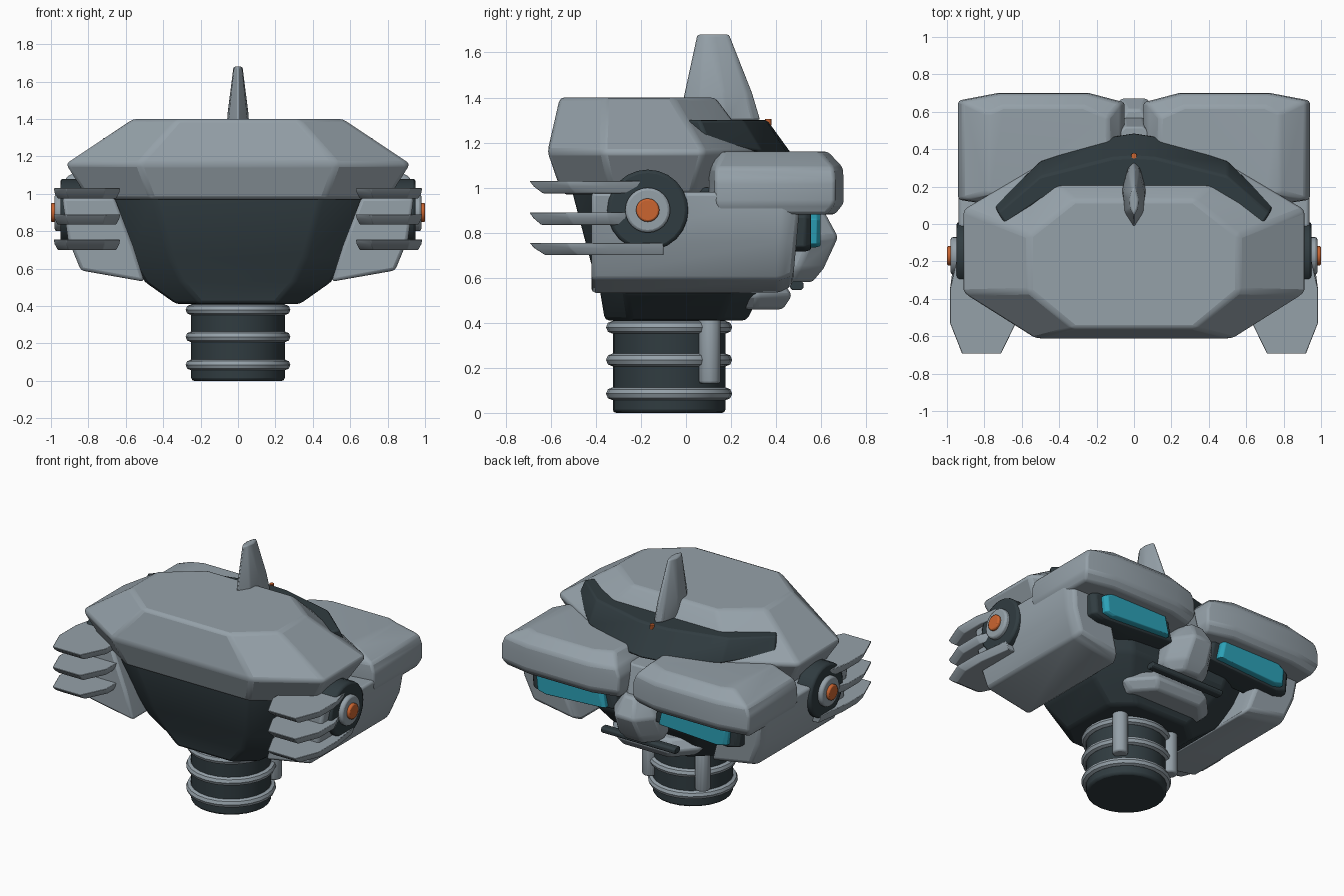
import bpy
import bmesh
from math import radians
from mathutils import Matrix, Vector

cube = bpy.data.objects.get("Cube")
if cube:
    bpy.data.objects.remove(cube, do_unlink=True)

parts = []


def material(name, r, g, b):
    m = bpy.data.materials.new(name)
    m.diffuse_color = (r, g, b, 1)
    m.use_nodes = True
    for node in m.node_tree.nodes:
        if node.type == 'BSDF_PRINCIPLED':
            node.inputs["Base Color"].default_value = (r, g, b, 1)
            node.inputs["Roughness"].default_value = 0.6
    return m


GREY = material("steel grey", .30, .355, .395)
DARK = material("dark slate", .03, .045, .052)
CYAN = material("eye cyan", .025, .36, .48)
ORANGE = material("orange", .6, .13, .03)


def finish(name, bm, mat, bevel=0.0, mirror=False):
    """Turn a bmesh into an object with optional bevel and mirrored twin."""
    bmesh.ops.recalc_face_normals(bm, faces=bm.faces)
    mesh = bpy.data.meshes.new(name)
    bm.to_mesh(mesh)
    bm.free()
    mesh.materials.append(mat)
    ob = bpy.data.objects.new(name, mesh)
    bpy.context.collection.objects.link(ob)
    if bevel:
        mod = ob.modifiers.new("Bevel", 'BEVEL')
        mod.width = bevel
        mod.segments = 2
        mod.limit_method = 'ANGLE'
        mod.angle_limit = radians(20)
    if mirror:
        ob.modifiers.new("Mirror", 'MIRROR')
    parts.append(ob)
    return ob


def loft(name, rings, mat, bevel=0.0, mirror=False):
    """Bridge equal-length rings of points and cap both ends."""
    bm = bmesh.new()
    loops = [[bm.verts.new(p) for p in ring] for ring in rings]
    n = len(loops[0])
    for a, b in zip(loops, loops[1:]):
        for i in range(n):
            j = (i + 1) % n
            bm.faces.new((a[i], a[j], b[j], b[i]))
    bm.faces.new(loops[0])
    bm.faces.new(loops[-1])
    return finish(name, bm, mat, bevel, mirror)


def octagon(z, xa, xb, y0, y1, y2, y3):
    """Symmetric eight-sided plan outline at height z."""
    half = [(xa, y0), (xb, y1), (xb, y2), (xa, y3)]
    return [(x, y, z) for x, y in half] + [(-x, y, z) for x, y in reversed(half)]


def plan(points, z, centre=(0, 0), sx=1.0, sy=1.0):
    cx, cy = centre
    return [(cx + (x - cx) * sx, cy + (y - cy) * sy, z) for x, y in points]


def cylinder(name, centre, radius, depth, mat, axis='Z', sides=24, bevel=0.0, mirror=False):
    bm = bmesh.new()
    turn = Matrix.Rotation(radians(90), 4, 'Y') if axis == 'X' else Matrix.Identity(4)
    bmesh.ops.create_cone(bm, cap_ends=True, segments=sides, radius1=radius, radius2=radius,
                          depth=depth, matrix=Matrix.Translation(Vector(centre)) @ turn)
    return finish(name, bm, mat, bevel, mirror)


# Neck with rings and pistons
NECK_Y = -.075
cylinder("neck", (0, NECK_Y, .23), .25, .46, DARK, bevel=.015)
for i, z in enumerate((.085, .235, .38)):
    bpy.ops.mesh.primitive_torus_add(location=(0, NECK_Y, z), major_radius=.252, minor_radius=.028,
                                     major_segments=24, minor_segments=8)
    ring = bpy.context.object
    ring.name = "neck_ring_%d" % (i + 1)
    ring.data.materials.append(GREY)
    parts.append(ring)
cylinder("neck_piston", (.2, .105, .29), .05, .32, GREY, sides=12, bevel=.012, mirror=True)

# Dark inner skull
loft("skull", [octagon(.41, .2, .33, -.36, -.25, .15, .27),
               octagon(.53, .3, .50, -.38, -.27, .2, .33),
               octagon(.66, .36, .58, -.42, -.29, .28, .43),
               octagon(1.0, .45, .76, -.51, -.34, .32, .47)], DARK, .02)

# Helmet shell
loft("helmet", [octagon(.97, .46, .8, -.55, -.33, .03, .22),
                octagon(1.16, .53, .92, -.615, -.37, .08, .31),
                octagon(1.4, .32, .56, -.56, -.36, -.06, .13)], GREY, .02)

# Dark band wrapped round the helmet front: (inner x, y), (outer x, y), bottom z
stations = [(.69, 0, .75, .1, 1.2), (.5, .13, .5, .34, 1.16), (.1, .18, .12, .47, 1.12)]
sections = []
for ix, iy, ox, oy, zb in stations:
    tx, ty = ox + (ix - ox) * .4, oy + (iy - oy) * .4
    sections.append([(ix, iy, zb), (ox, oy, zb), (tx, ty, 1.3), (ix, iy, 1.3)])
centre_section = [(0, .18, 1.12), (0, .49, 1.12), (0, .36, 1.3), (0, .18, 1.3)]
mirrored = [[(-x, y, z) for x, y, z in s] for s in reversed(sections)]
loft("helmet_band", sections + [centre_section] + mirrored, DARK, .012)
cylinder("band_stud", (0, .365, 1.29), .015, .03, ORANGE, sides=12)

# Crest fin
crest = [(0, -.02), (.05, .06), (.06, .17), (.03, .28), (0, .31),
         (-.03, .28), (-.06, .17), (-.05, .06)]
loft("crest", [plan(crest, 1.3, (0, .12), 1.1, 1.12), plan(crest, 1.42, (0, .12), .95, .93),
               plan(crest, 1.68, (0, .1), .4, .45)], GREY, .01)

# Heavy brows
brow = [(.05, .3), (.05, .65), (.24, .7), (.73, .7), (.94, .66), (.94, .13), (.75, .1)]
top = [(.13, .3), (.14, .57), (.27, .63), (.7, .63), (.78, .59), (.78, .17), (.7, .12)]
loft("brow", [plan(brow, .88, (.5, .3), .95, .9), plan(brow, .93), plan(brow, 1.03),
              plan(brow, 1.09, (.5, .3), .95, .99), plan(top, 1.16)], GREY, .015, True)

# Cheek guards: one cross-section swept front to back
cheek = [(.5, .53), (.84, .59), (.91, .76), (.94, .98), (.66, .98), (.56, .72)]


def cheek_ring(y, shrink=1.0, lean=0.0):
    return [(.72 + (x - .72) * shrink, y + lean * (z - .75), .77 + (z - .77) * shrink)
            for x, z in cheek]


loft("cheek", [cheek_ring(-.42), cheek_ring(.43, 1, .08), cheek_ring(.49, .87, .08)],
     GREY, .018, True)

# Ear hubs
cylinder("ear_disc", (.89, -.17, .9), .18, .12, DARK, 'X', 24, .015, True)
cylinder("ear_hub", (.92, -.17, .9), .1, .12, GREY, 'X', 24, .012, True)
cylinder("ear_cap", (.95, -.17, .9), .052, .1, ORANGE, 'X', 20, .008, True)

# Swept side fins
for i, (z, front) in enumerate(((.7, -.1), (.835, -.26), (.975, -.2))):
    fin = [(.95, front), (.985, -.35), (.985, -.53), (.92, -.695), (.71, -.695),
           (.63, -.53), (.63, -.3), (.72, front)]
    loft("side_fin_%d" % (i + 1), [plan(fin, z, (.81, front), .88, .88), plan(fin, z + .03,
         (.81, front), .97, .96), plan(fin, z + .055)], GREY, .004, True)

# Eyes in dark sockets
eye = [(.2, .76), (.23, .89), (.68, .89), (.73, .86), (.72, .75), (.66, .735)]


def eye_ring(y, scale):
    return [(.46 + (x - .46) * scale, y, .81 + (z - .81) * scale) for x, z in eye]


loft("eye_socket", [eye_ring(.38, 1.25), eye_ring(.53, 1.25), eye_ring(.555, 1.15)],
     DARK, .008, True)
loft("eye", [eye_ring(.5, 1), eye_ring(.58, 1), eye_ring(.597, .92)], CYAN, .004, True)

# Nose and bridge
loft("nose", [octagon(.58, .06, .13, .4, .42, .48, .56),
              octagon(.64, .08, .17, .4, .42, .5, .61),
              octagon(.78, .07, .16, .4, .42, .56, .675),
              octagon(.9, .04, .08, .4, .42, .54, .61)], GREY, .015)
loft("nose_bridge", [octagon(.85, .05, .09, .25, .3, .52, .58),
                     octagon(1.08, .05, .09, .25, .3, .48, .52)], GREY, .01)

# Mouth bar and chin
loft("mouth_bar", [[(x, .492 + dy, .565 + dz) for dy, dz in
                    ((-.03, -.01), (-.02, -.02), (.02, -.02), (.03, -.01),
                     (.03, .01), (.02, .02), (-.02, .02), (-.03, .01))]
                   for x in (-.28, .28)], DARK, .004)
loft("chin", [octagon(.46, .17, .28, .2, .22, .31, .43),
              octagon(.52, .2, .34, .2, .22, .32, .47),
              octagon(.59, .18, .3, .2, .22, .3, .43)], GREY, .015)

# Smooth shading with sharp creases kept
bpy.ops.object.select_all(action='DESELECT')
for ob in parts:
    ob.select_set(True)
bpy.context.view_layer.objects.active = parts[0]
bpy.ops.object.shade_smooth_by_angle(angle=radians(30))
